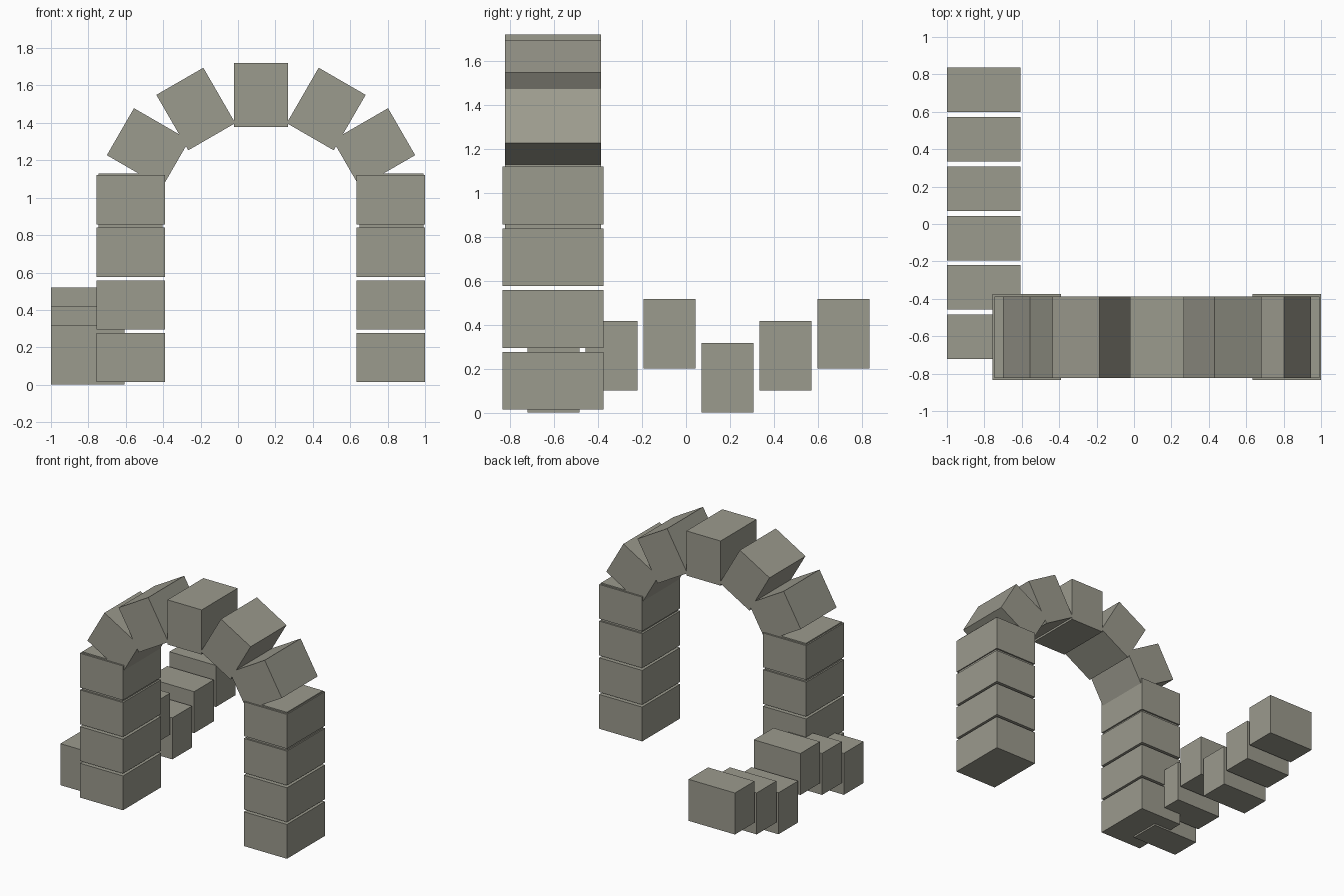
import bpy
import math

if "Cube" in bpy.data.objects:
    bpy.data.objects.remove(bpy.data.objects["Cube"])

stone = bpy.data.materials.new("weathered grey stone")
stone.diffuse_color = (0.33, 0.325, 0.27, 1)
stone.use_nodes = True
stone.node_tree.nodes["Principled BSDF"].inputs["Base Color"].default_value = stone.diffuse_color


def block(name, centre, size, tilt=0.0):
    """Flat-sided stone block, tilted about the depth axis."""
    bpy.ops.mesh.primitive_cube_add(size=1, location=centre)
    ob = bpy.context.object
    ob.name = name
    ob.scale = size
    bpy.ops.object.transform_apply(location=False, rotation=False, scale=True)
    ob.rotation_euler.y = tilt
    ob.data.materials.append(stone)
    return ob


ARCH_Y = -0.605

# Two pillars of four stacked blocks with narrow gaps
for side, x in (("left", -0.573), ("right", 0.817)):
    for i in range(4):
        block(f"{side}_pillar_block_{i + 1}", (x, ARCH_Y, 0.146 + 0.281 * i),
              (0.365, 0.46, 0.263))

# Seven arch stones on a flattened curve, turning 30 degrees each
for i in range(7):
    a = math.radians(-90 + 30 * i)
    block(f"arch_stone_{i + 1}",
          (0.123 + 0.697 * math.sin(a), ARCH_Y, 0.985 + 0.565 * math.cos(a)),
          (0.29, 0.435, 0.342), a)

# Row of stepping blocks rising in two groups of three
for i in range(6):
    block(f"stepping_block_{i + 1}",
          (-0.803, -0.603 + 0.264 * i, 0.16 + 0.1 * (i % 3)),
          (0.394, 0.238, 0.318))
